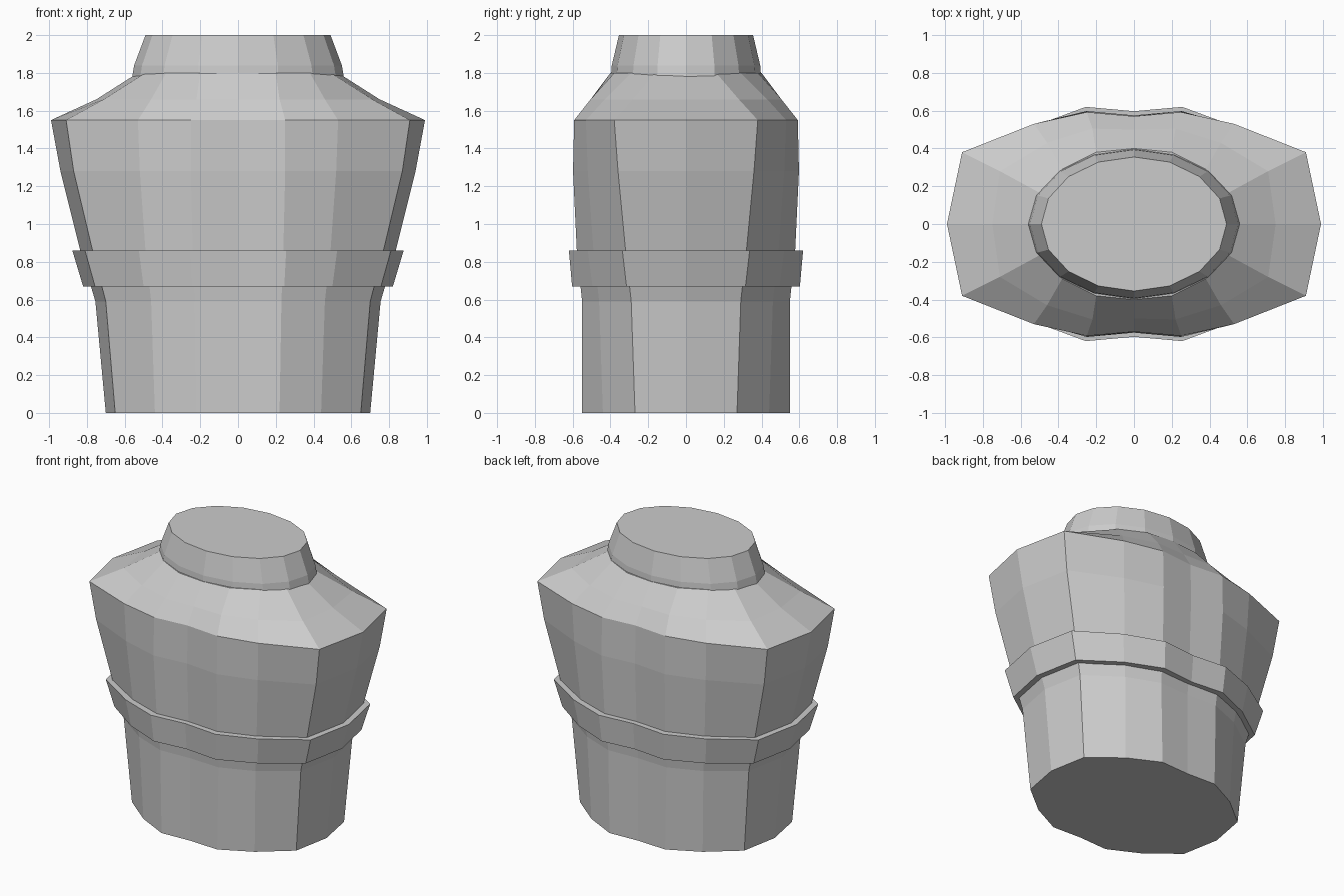
import bpy
import bmesh
import math

if "Cube" in bpy.data.objects:
    bpy.data.objects.remove(bpy.data.objects["Cube"])


def full_ring(quarter, z):
    # mirror a quarter outline (side point first, centre point last) into a loop
    q = list(quarter)
    half = q + [(-x, y) for x, y in reversed(q[:-1])]
    loop = half + [(x, -y) for x, y in reversed(half[1:-1])]
    return [(x, y, z) for x, y in loop]


def loft(name, rings):
    bm = bmesh.new()
    loops = [[bm.verts.new(p) for p in ring] for ring in rings]
    n = len(loops[0])
    for a, b in zip(loops, loops[1:]):
        for i in range(n):
            j = (i + 1) % n
            bm.faces.new((a[i], a[j], b[j], b[i]))
    bm.faces.new(loops[0][::-1])
    bm.faces.new(loops[-1])
    bmesh.ops.recalc_face_normals(bm, faces=bm.faces[:])
    mesh = bpy.data.meshes.new(name)
    bm.to_mesh(mesh)
    bm.free()
    obj = bpy.data.objects.new(name, mesh)
    bpy.context.collection.objects.link(obj)
    return obj


def ellipse(rx, ry, z, sides=16):
    return [(rx * math.cos(2 * math.pi * i / sides),
             ry * math.sin(2 * math.pi * i / sides), z) for i in range(sides)]


# Torso with waist, chest and sloping shoulders
loft("torso", [
    full_ring([(.70, 0), (.65, .27), (.44, .44), (.22, .55), (0, .54)], 0),
    full_ring([(.755, 0), (.70, .29), (.46, .46), (.23, .55), (0, .54)], .59),
    full_ring([(.835, 0), (.77, .32), (.49, .49), (.24, .578), (0, .56)], .86),
    full_ring([(.94, 0), (.87, .36), (.52, .52), (.25, .598), (0, .575)], 1.28),
    full_ring([(.99, 0), (.91, .38), (.53, .53), (.25, .592), (0, .57)], 1.55),
    full_ring([(.75, 0), (.71, .28), (.46, .43), (.22, .505), (0, .50)], 1.66),
    full_ring([(.53, 0), (.49, .16), (.38, .29), (.20, .38), (0, .40)], 1.80),
])

# Flared belt around the waist
loft("belt", [
    full_ring([(.82, 0), (.757, .315), (.50, .495), (.245, .603), (0, .58)], .67),
    full_ring([(.877, 0), (.81, .337), (.525, .52), (.255, .62), (0, .597)], .86),
])

# Tapered neck
loft("neck", [
    ellipse(.565, .40, 1.75),
    ellipse(.55, .393, 1.84),
    ellipse(.49, .355, 2.0),
])
